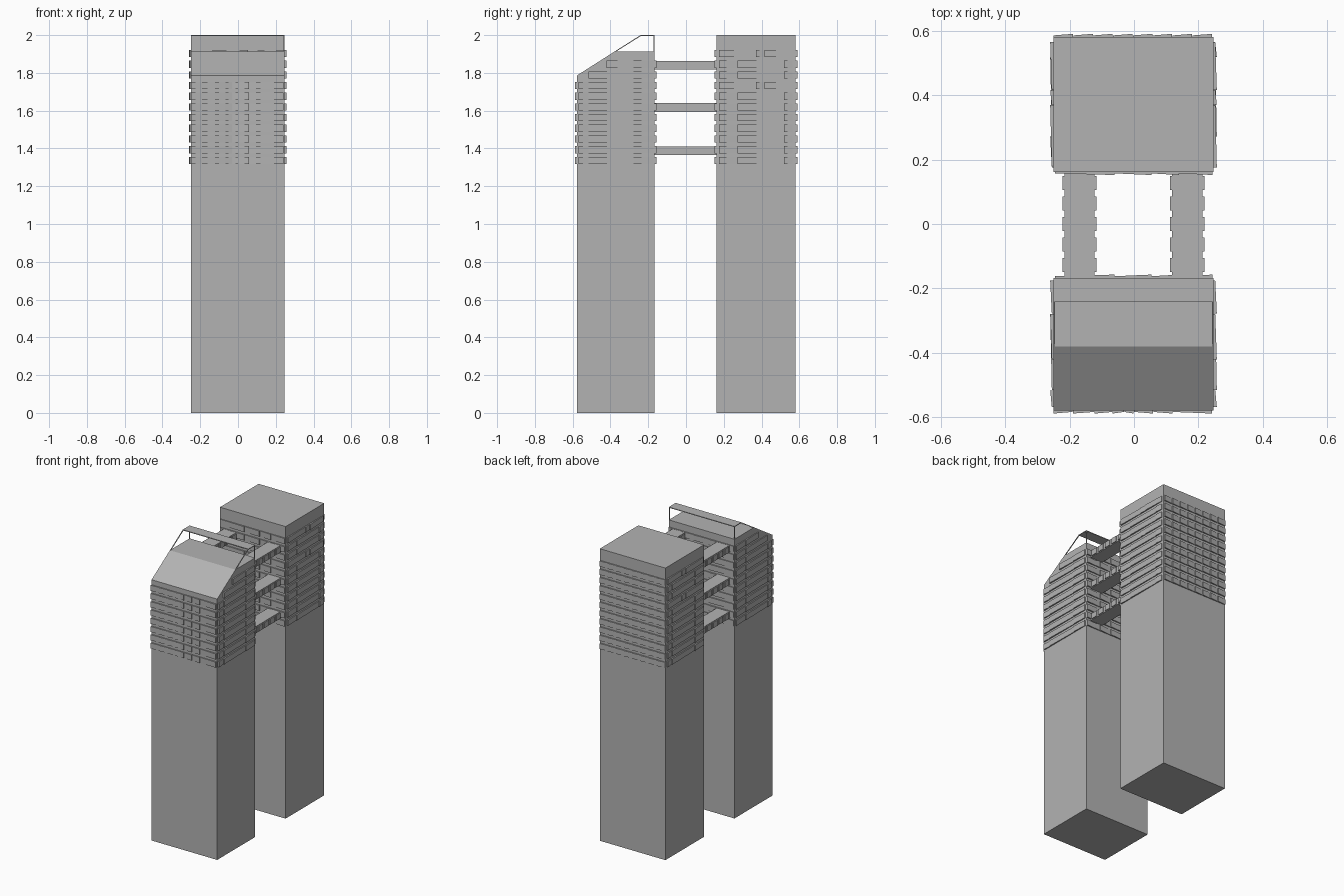
import bpy, bmesh

if "Cube" in bpy.data.objects:
    bpy.data.objects.remove(bpy.data.objects["Cube"])

P0, PITCH, PH = 1.318, 0.0565, 0.038   # panel rows: first bottom, spacing, height

grey = bpy.data.materials.new("dark_grey")
grey.diffuse_color = (0.45, 0.45, 0.45, 1)
grey.use_nodes = True
grey.node_tree.nodes["Principled BSDF"].inputs["Base Color"].default_value = grey.diffuse_color


def finish(name, bm):
    bmesh.ops.recalc_face_normals(bm, faces=bm.faces)
    me = bpy.data.meshes.new(name)
    bm.to_mesh(me)
    bm.free()
    me.materials.append(grey)
    ob = bpy.data.objects.new(name, me)
    bpy.context.collection.objects.link(ob)
    return ob


def box(bm, x0, x1, y0, y1, z0, z1):
    v = bmesh.ops.create_cube(bm, size=1)["verts"]
    for p in v:
        p.co = ((x0 + x1) / 2 + p.co.x * (x1 - x0),
                (y0 + y1) / 2 + p.co.y * (y1 - y0),
                (z0 + z1) / 2 + p.co.z * (z1 - z0))
    return v


def extrude_profile(bm, pts, x0, x1):
    f = bm.faces.new([bm.verts.new((x0, y, z)) for y, z in pts])
    r = bmesh.ops.extrude_face_region(bm, geom=[f])
    for v in r["geom"]:
        if isinstance(v, bmesh.types.BMVert):
            v.co.x = x1


def panels(bm, axis, face, sign, high, cuts, row, start=None):
    """One row of slightly tilted cladding panels; 'high' is the raised end."""
    z = P0 + row * PITCH
    for a, b in zip(cuts, cuts[1:]):
        if start is not None:
            a = max(a, start)
        if b - a < 0.004:
            continue
        n = sorted((face - sign * 0.004, face + sign * 0.010))
        along = 1 if axis == "x" else 0
        if axis == "x":
            verts = box(bm, n[0], n[1], a, b - 0.001, z, z + PH)
        else:
            verts = box(bm, a, b - 0.001, n[0], n[1], z, z + PH)
        for v in verts:   # lower the outer edge at the other end
            outer = (v.co[1 - along] - face) * sign > 0
            if outer and (v.co[along] - (a + b) / 2) * high < 0:
                v.co[1 - along] -= sign * 0.005


# Front tower with sloped roof
bm = bmesh.new()
extrude_profile(bm, [(-0.578, 0), (-0.167, 0), (-0.167, 1.912),
                     (-0.38, 1.912), (-0.578, 1.786)], -0.25, 0.247)
finish("front_tower", bm)

# Back tower
bm = bmesh.new()
box(bm, -0.25, 0.247, 0.162, 0.58, 0, 2.0)
finish("back_tower", bm)

# Open roof frame: thin top strip, slanted bars and posts
bm = bmesh.new()
box(bm, -0.25, 0.247, -0.241, -0.167, 1.995, 2.0)
for x in (-0.25, 0.242):
    extrude_profile(bm, [(-0.38, 1.912), (-0.372, 1.912), (-0.236, 1.997),
                         (-0.241, 2.0)], x, x + 0.005)
    box(bm, x, x + 0.005, -0.172, -0.167, 1.91, 1.997)
finish("roof_frame", bm)

# Cladding of the front tower
XL = [-0.25, -0.19, -0.122, -0.066, -0.03]
XR = [-0.03, 0.0, 0.06, 0.12, 0.243]
XI = [-0.245, -0.06, 0.055, 0.14, 0.245]
XB = [-0.25 + 0.0616 * i for i in range(9)]
YF = [-0.568, -0.515, -0.278, -0.175]
YB = [0.175, 0.272, 0.518, 0.565]
YB2 = [0.175, 0.37, 0.415, 0.565]
bm = bmesh.new()
for r in range(10):
    start = {8: -0.515, 9: -0.42}.get(r)
    for face, s in ((-0.25, -1), (0.247, 1)):
        panels(bm, "x", face, s, -s, YF, r, start)
    panels(bm, "y", -0.167, 1, 1, XI, r)
    if r < 8:
        panels(bm, "y", -0.578, -1, -1, XL, r)
        panels(bm, "y", -0.578, -1, 1, XR, r)
finish("front_tower_panels", bm)

# Cladding of the back tower
bm = bmesh.new()
for r in range(11):
    for face, s in ((-0.25, -1), (0.247, 1)):
        panels(bm, "x", face, s, -s, YB2 if r in (7, 10) else YB, r)
    panels(bm, "y", 0.162, -1, 1, XI, r)
    panels(bm, "y", 0.58, 1, 1, XB, r)
finish("back_tower_panels", bm)

# Sky bridges with slatted sides
for level, zc in enumerate((1.387, 1.617, 1.84)):
    for side, xc in (("left", -0.169), ("right", 0.165)):
        bm = bmesh.new()
        z0, z1 = zc - 0.023, zc + 0.023
        box(bm, xc - 0.047, xc + 0.047, -0.17, 0.165, z0, z1)
        for i in range(5):
            y = (i - 2) * 0.0635
            for s in (-1, 1):
                n = sorted((xc + s * 0.045, xc + s * 0.053))
                box(bm, n[0], n[1], y - 0.022, y + 0.022, z0 + 0.004, z1 - 0.004)
        finish(f"bridge_{side}_{level + 1}", bm)
